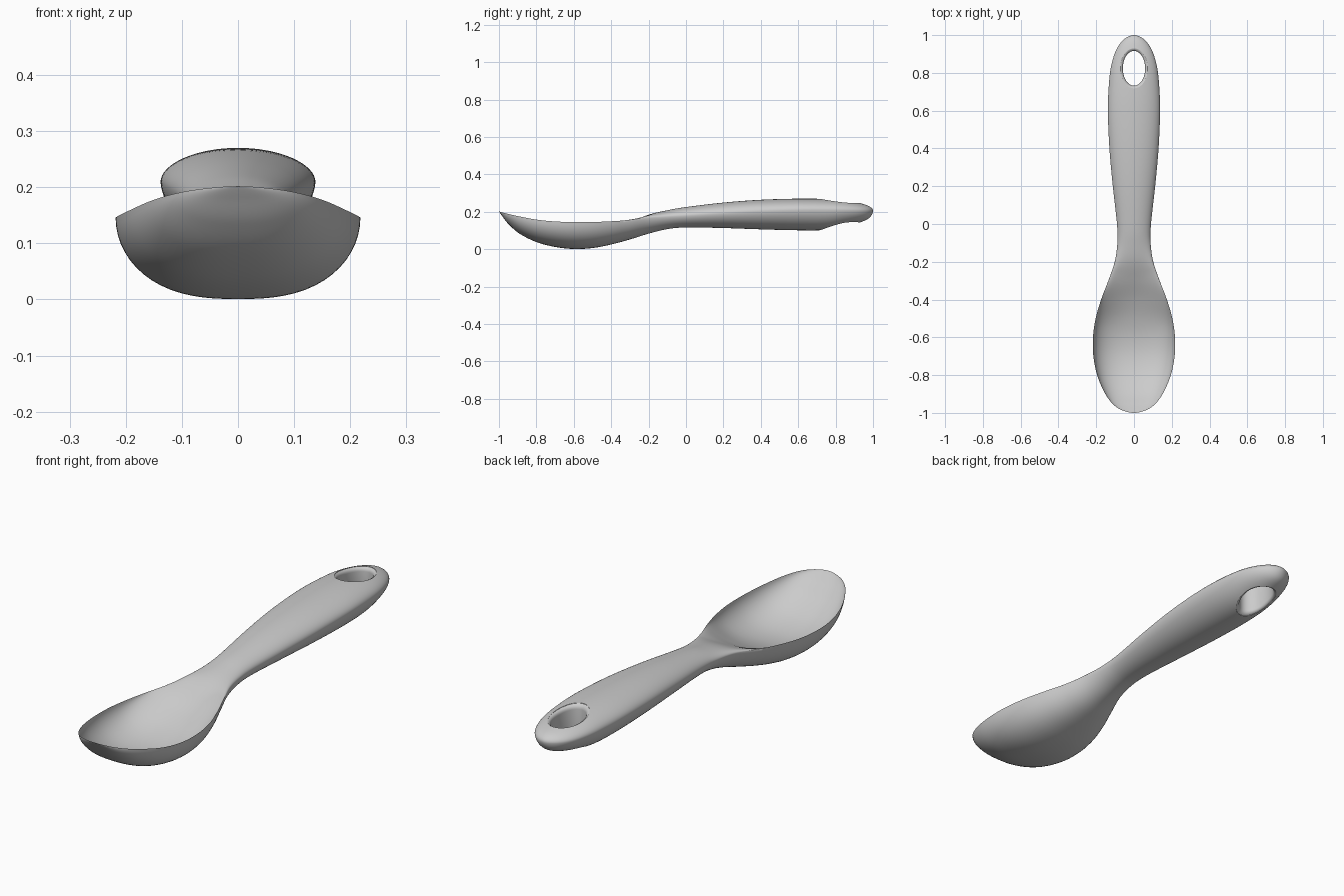
import bpy, bmesh, math

if "Cube" in bpy.data.objects:
    bpy.data.objects.remove(bpy.data.objects["Cube"])

# Spoon stations: y, half width, edge height, top centre height, bottom centre height
ROWS = [
    (-1, 0, .202, .202, .202), (-.985, .065, .197, .187, .18), (-.95, .115, .188, .154, .135),
    (-.89, .157, .175, .105, .083), (-.8, .195, .158, .058, .038), (-.7, .215, .148, .034, .012),
    (-.6, .217, .145, .035, .001), (-.5, .203, .145, .057, .006), (-.4, .174, .149, .095, .025),
    (-.3, .136, .156, .142, .052), (-.2, .102, .168, .184, .083), (-.1, .088, .174, .208, .107),
    (0, .09, .18, .225, .116), (.2, .112, .193, .249, .113), (.4, .13, .204, .264, .106),
    (.6, .138, .21, .27, .101), (.75, .132, .21, .268, .103), (.85, .118, .209, .26, .122),
    (.93, .09, .207, .246, .143), (.98, .05, .206, .229, .167), (1, 0, .205, .205, .205)]
STEPS, SIDES = 8, 64


def mirrored(r):
    """Station beyond a rounded tip."""
    return (r[0], -r[1], r[2], r[4], r[3])


def stations():
    """Smooth Catmull-Rom interpolation of the rows."""
    p = [mirrored(ROWS[1])] + ROWS + [mirrored(ROWS[-2])]
    out = []
    for i in range(1, len(p) - 2):
        for s in range(STEPS):
            t = s / STEPS
            out.append([.5 * (2 * b + (c - a) * t + (2 * a - 5 * b + 4 * c - d) * t * t
                              + (3 * b - a - 3 * c + d) * t ** 3)
                        for a, b, c, d in zip(*p[i - 1:i + 3])])
    return out + [list(ROWS[-1])]


def ramp(y, a, b):
    t = min(1, max(0, (y - a) / (b - a)))
    return t * t * (3 - 2 * t)


def height(st, u, upper):
    """Surface height at fraction u of the half width."""
    y, w, edge, top, bottom = st
    u = min(1, abs(u))
    s = math.sqrt(1 - u * u)
    bowl = 1 - ramp(y, -.45, -.1)
    if not upper:
        return edge - (edge - bottom) * (1 - u ** (2 + .6 * bowl)) ** (.57 - .07 * bowl)
    if top >= edge:
        p = s ** 1.06
    else:
        m = ramp(y, -.55, -.27)
        p = (1 - m) * math.sqrt(1 - u ** 2.6) + m * s * s
    # rounded shoulder where the bowl rim runs into the neck
    shoulder = .016 * math.exp(-((y + .26) / .1) ** 2)
    return edge + (top - edge) * p + shoulder * s * u ** 4


def loft(name, rings, start, end):
    """Skin closed rings and close both ends with a fan to a point."""
    bm = bmesh.new()
    loops = [[bm.verts.new(c) for c in ring] for ring in rings]
    n = len(loops[0])
    for a, b in zip(loops, loops[1:]):
        for i in range(n):
            j = (i + 1) % n
            bm.faces.new((a[i], a[j], b[j], b[i]))
    for loop, tip in ((loops[0], start), (loops[-1], end)):
        v = bm.verts.new(tip)
        for i in range(n):
            bm.faces.new((loop[i], loop[(i + 1) % n], v))
    bmesh.ops.recalc_face_normals(bm, faces=bm.faces)
    me = bpy.data.meshes.new(name)
    bm.to_mesh(me)
    bm.free()
    ob = bpy.data.objects.new(name, me)
    bpy.context.collection.objects.link(ob)
    return ob


# Spoon body: handle is an oval, bowl has its upper half sunk below the rim
STATIONS = stations()
rings = []
for st in STATIONS[1:-1]:
    ring = []
    for k in range(SIDES):
        a = 2 * math.pi * k / SIDES
        u = math.cos(a)
        ring.append((st[1] * u, st[0], height(st, u, k < SIDES / 2)))
    rings.append(ring)
spoon = loft("spoon", rings, (0, -1, .202), (0, 1, .205))


def surface(x, y, upper):
    """Body height above or below a point in plan."""
    for a, b in zip(STATIONS, STATIONS[1:]):
        if a[0] <= y <= b[0]:
            t = (y - a[0]) / (b[0] - a[0])
            st = [p + (q - p) * t for p, q in zip(a, b)]
            return height(st, x / st[1], upper)


# Hanging hole: oval cutter whose ends are quarter-round lips that follow the body
LIP = .022
ARC = [math.radians(d) for d in (0, 14, 28, 42, 56, 68)]


def cut_ring(arc, upper, extra=0):
    ring = []
    off = LIP * (1 - math.cos(arc))
    for k in range(64):
        a = 2 * math.pi * k / 64
        x, y = (.059 + off) * math.cos(a), .824 + (.092 + off) * math.sin(a)
        drop = LIP * (1 - math.sin(arc)) - extra
        z = surface(x, y, upper)
        ring.append((x, y, z - drop if upper else z + drop))
    return ring


cut_rings = ([cut_ring(ARC[-1], False, .03)] + [cut_ring(a, False) for a in reversed(ARC)]
             + [cut_ring(a, True) for a in ARC] + [cut_ring(ARC[-1], True, .03)])
cutter = loft("hole_cutter", cut_rings, (0, .824, .05), (0, .824, .32))
cutter.hide_render = True

mod = spoon.modifiers.new("hanging_hole", 'BOOLEAN')
mod.operation = 'DIFFERENCE'
mod.solver = 'EXACT'
mod.object = cutter
bpy.context.view_layer.objects.active = spoon
spoon.select_set(True)
bpy.ops.object.modifier_apply(modifier=mod.name)
bpy.data.objects.remove(cutter)

# Plain grey finish
grey = bpy.data.materials.new("light grey")
grey.diffuse_color = (.6, .6, .6, 1)
grey.use_nodes = True
grey.node_tree.nodes["Principled BSDF"].inputs["Base Color"].default_value = grey.diffuse_color
spoon.data.materials.clear()
spoon.data.materials.append(grey)
bpy.ops.object.shade_smooth_by_angle(angle=math.radians(60))
